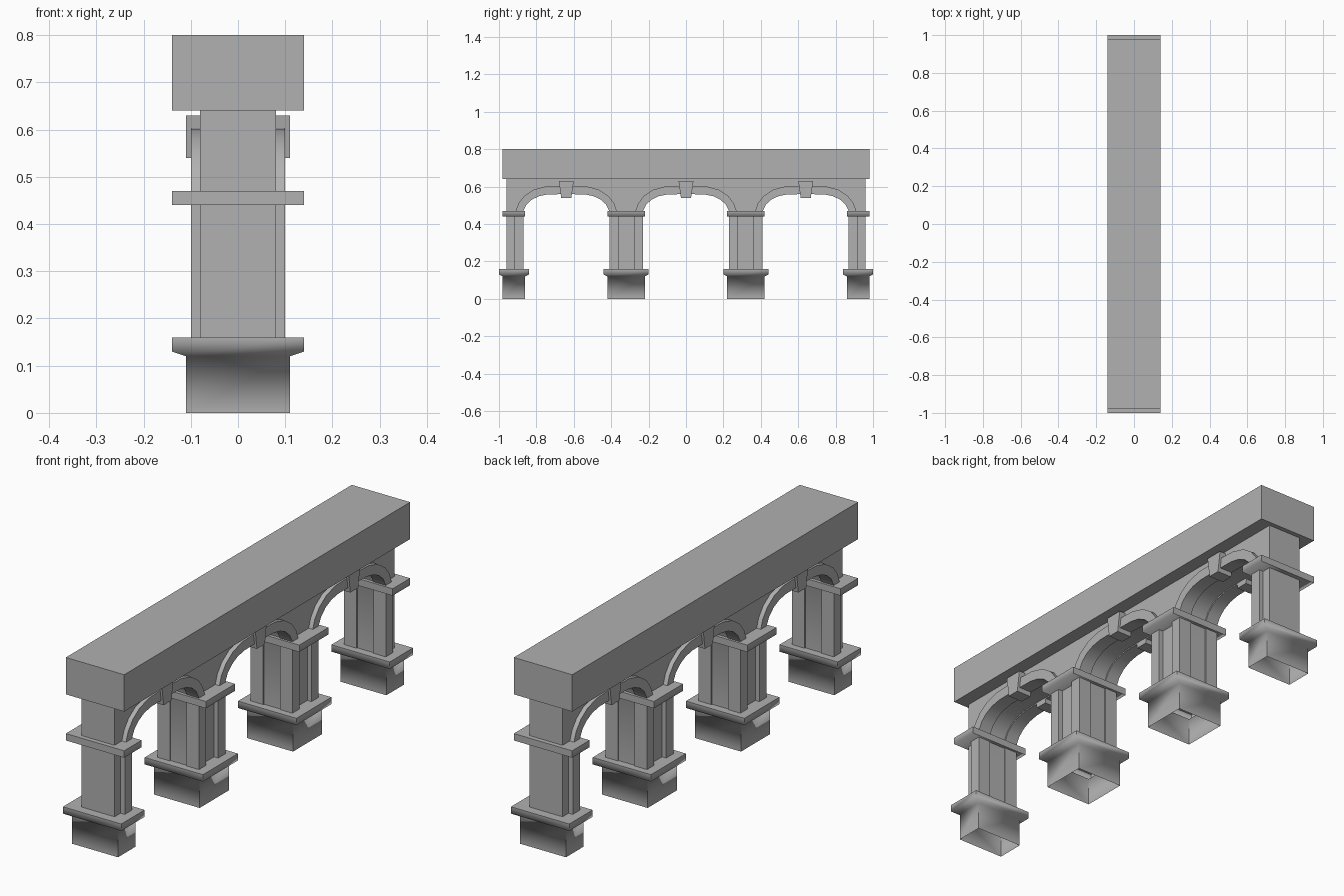
import bpy, bmesh, math

if "Cube" in bpy.data.objects:
    bpy.data.objects.remove(bpy.data.objects["Cube"])

STONE = bpy.data.materials.new("grey_stone")
STONE.diffuse_color = (.44, .44, .44, 1)
STONE.use_nodes = True
STONE.node_tree.nodes["Principled BSDF"].inputs["Base Color"].default_value = STONE.diffuse_color


def finish(name, bm, smooth=40):
    bmesh.ops.recalc_face_normals(bm, faces=bm.faces)
    for f in bm.faces:
        f.smooth = True
    for e in bm.edges:
        e.smooth = e.calc_face_angle(0) < math.radians(smooth)
    me = bpy.data.meshes.new(name)
    bm.to_mesh(me)
    bm.free()
    me.materials.append(STONE)
    ob = bpy.data.objects.new(name, me)
    bpy.context.collection.objects.link(ob)
    return ob


def prism(name, pts, x0, x1):
    """Extrude a (y, z) outline from x0 to x1."""
    bm = bmesh.new()
    face = bm.faces.new([bm.verts.new((x0, y, z)) for y, z in pts])
    ext = bmesh.ops.extrude_face_region(bm, geom=[face])
    vs = [g for g in ext["geom"] if isinstance(g, bmesh.types.BMVert)]
    bmesh.ops.translate(bm, vec=(x1 - x0, 0, 0), verts=vs)
    return finish(name, bm)


def pair(name, pts, x0, x1):
    """Same prism on both faces of the wall."""
    prism(name + "_right", pts, x0, x1)
    prism(name + "_left", pts, -x1, -x0)


def rect(y0, y1, z0, z1):
    return [(y0, z0), (y1, z0), (y1, z1), (y0, z1)]


def plinth(name, y0, y1):
    """Open-bottomed pedestal with flared top moulding."""
    bm = bmesh.new()
    rings = []
    for out, z in [(0, 0), (0, .12), (.02, .13), (.02, .16)]:
        hx = .11 + out * 1.5
        rings.append([bm.verts.new(p) for p in (
            (-hx, y0 - out, z), (hx, y0 - out, z),
            (hx, y1 + out, z), (-hx, y1 + out, z))])
    for a, b in zip(rings, rings[1:]):
        for i in range(4):
            j = (i + 1) % 4
            bm.faces.new((a[i], a[j], b[j], b[i]))
    bm.faces.new(rings[-1])
    finish(name, bm, 75)


def mirrored(half):
    return half + [(-y, z) for y, z in reversed(half) if y != 0]


ARCHES = (-.64, 0, .64)
INNER = mirrored([(-.23, .47), (-.212, .505), (-.183, .531), (-.145, .549),
                  (-.10, .558), (0, .56)])
OUTER = mirrored([(-.27, .47), (-.256, .51), (-.225, .55), (-.176, .583),
                  (-.11, .601), (0, .605)])

# core wall with three arched openings
wall = [(-.96, .64), (-.96, .16)]
for c in ARCHES:
    wall.append((c - .235, .16))
    wall += [(c + y * 1.02, z + .005) for y, z in INNER]
    wall.append((c + .235, .16))
wall += [(.96, .16), (.96, .64)]
prism("arcade_wall", wall, -.08, .08)

# top beam
prism("top_beam", rect(-.98, .98, .64, .80), -.14, .14)

for n, c in enumerate(ARCHES):
    # raised arch mouldings, pilaster strips and keystones
    band = [(c + y, z) for y, z in OUTER] + [(c + y, z) for y, z in reversed(INNER)]
    pair(f"arch_moulding_{n}", band, .04, .10)
    for s in (-1, 1):
        lo, hi = sorted((c + s * .23, c + s * .279))
        pair(f"pilaster_{n}_{s}", rect(lo, hi, .16, .44), .04, .10)
    key = [(-.04, .63), (-.027, .54)]
    pair(f"keystone_{n}", [(c + y, z) for y, z in mirrored(key)], .04, .11)

# plinths and capitals of the four piers
PIERS = [(-.98, -.86), (-.42, -.22), (.22, .42), (.86, .98)]
for n, (y0, y1) in enumerate(PIERS):
    plinth(f"plinth_{n}", y0, y1)
    cap = prism(f"capital_{n}", rect(y0, y1, .44, .47), -.14, .14)
    # soften the long lower edges
    mesh = cap.data
    for e in mesh.edges:
        a, b = (mesh.vertices[i].co for i in e.vertices)
        if a.z < .45 and b.z < .45 and a.x * b.x > 0:
            e.use_edge_sharp = False
